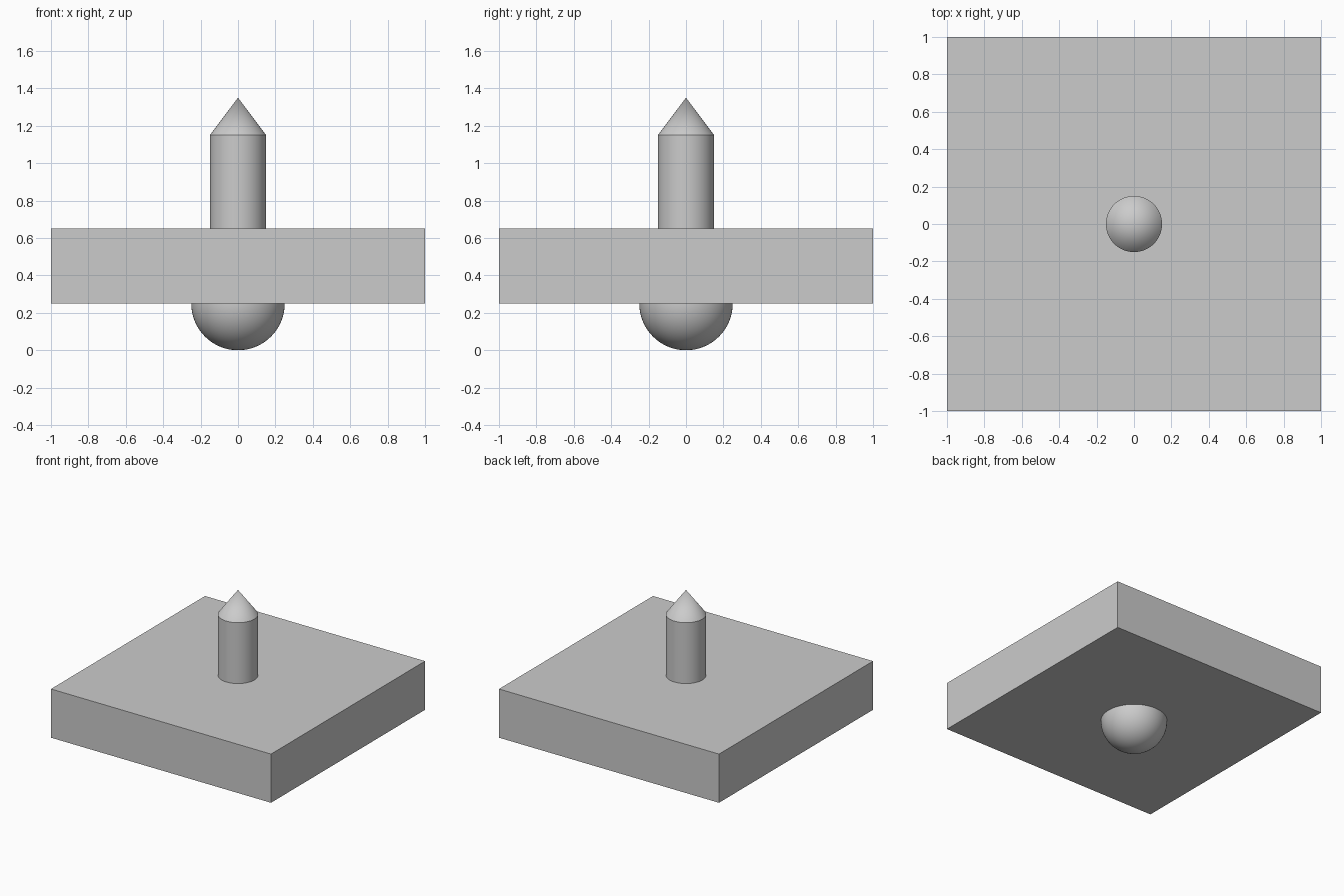
import bpy
import math

cube = bpy.data.objects.get("Cube")
if cube:
    bpy.data.objects.remove(cube, do_unlink=True)

SEGMENTS = 64
SLAB_BOTTOM, SLAB_TOP = 0.25, 0.65
POST_RADIUS, POST_TOP, TIP_TOP = 0.15, 1.15, 1.35
EMBED = 0.05

# Single plain grey material
grey = bpy.data.materials.new("plain_grey")
grey.use_nodes = True
colour = (0.6, 0.6, 0.6, 1)
grey.diffuse_color = colour
grey.node_tree.nodes["Principled BSDF"].inputs["Base Color"].default_value = colour


def finish(name, smooth=True):
    """Name the active object, colour it and shade it."""
    part = bpy.context.object
    part.name = part.data.name = name
    part.data.materials.append(grey)
    if smooth:
        bpy.ops.object.shade_smooth_by_angle(angle=math.radians(30))
    return part


# Square slab
bpy.ops.mesh.primitive_cube_add(size=1, location=(0, 0, (SLAB_BOTTOM + SLAB_TOP) / 2))
slab = finish("slab", smooth=False)
slab.scale = (2, 2, SLAB_TOP - SLAB_BOTTOM)

# Round post, sunk slightly into the slab
post_base = SLAB_TOP - EMBED
bpy.ops.mesh.primitive_cylinder_add(
    vertices=SEGMENTS, radius=POST_RADIUS, depth=POST_TOP - post_base,
    end_fill_type='NOTHING', location=(0, 0, (post_base + POST_TOP) / 2))
finish("post")

# Pointed tip on the post
bpy.ops.mesh.primitive_cone_add(
    vertices=SEGMENTS, radius1=POST_RADIUS, radius2=0, depth=TIP_TOP - POST_TOP,
    end_fill_type='NOTHING', location=(0, 0, (POST_TOP + TIP_TOP) / 2))
finish("pointed_tip")

# Ball whose lower half shows beneath the slab
bpy.ops.mesh.primitive_uv_sphere_add(
    segments=SEGMENTS, ring_count=SEGMENTS // 2, radius=SLAB_BOTTOM,
    location=(0, 0, SLAB_BOTTOM))
finish("ball_foot")
